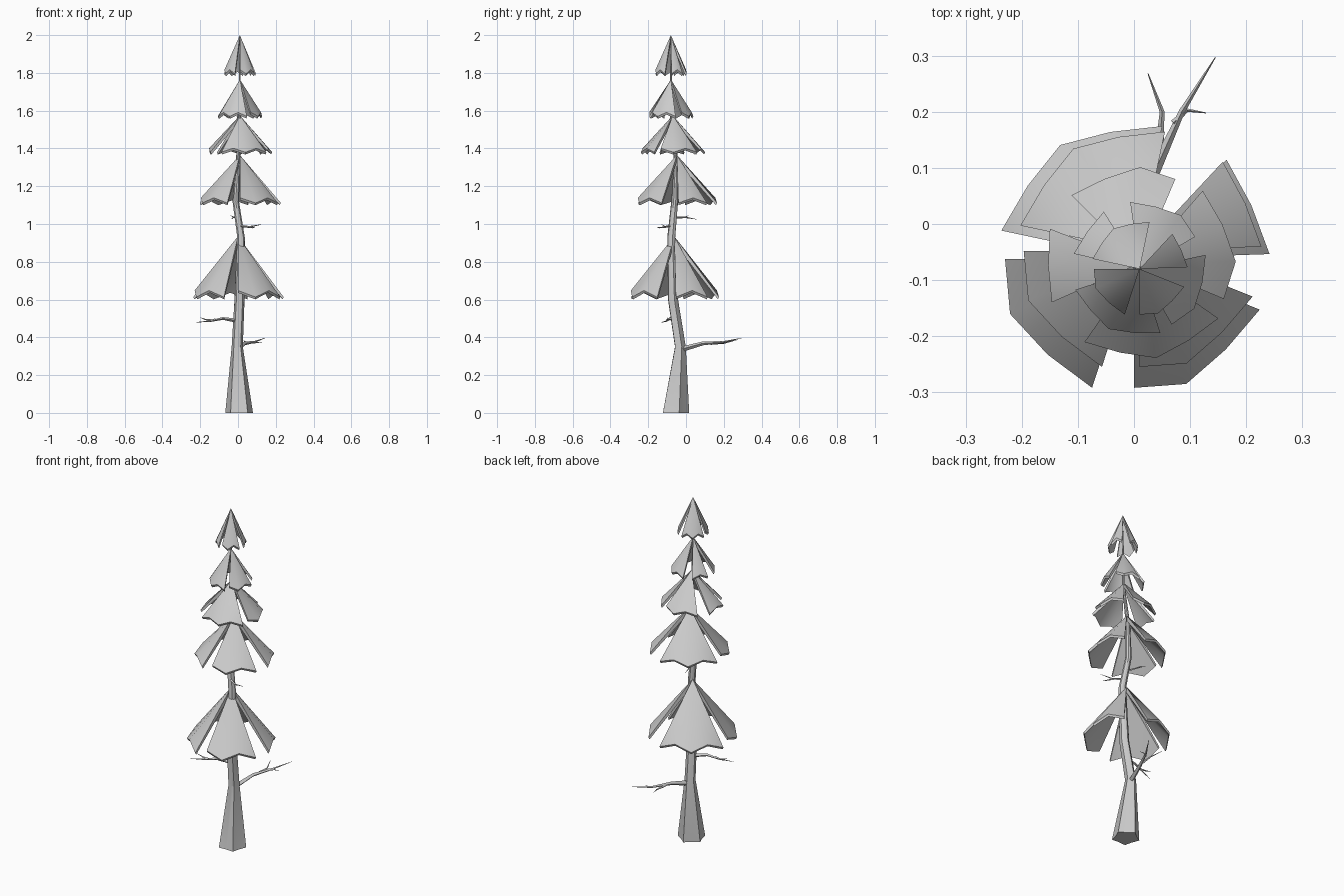
import bpy, bmesh, math
from mathutils import Vector

if "Cube" in bpy.data.objects:
    bpy.data.objects.remove(bpy.data.objects["Cube"], do_unlink=True)

GREY = bpy.data.materials.new("plain_grey")
GREY.use_nodes = True
GREY.diffuse_color = (0.6, 0.6, 0.6, 1)
GREY.node_tree.nodes["Principled BSDF"].inputs["Base Color"].default_value = (0.6, 0.6, 0.6, 1)


def finish(bm, name, angle):
    bmesh.ops.recalc_face_normals(bm, faces=bm.faces)
    mesh = bpy.data.meshes.new(name)
    bm.to_mesh(mesh)
    bm.free()
    mesh.materials.append(GREY)
    obj = bpy.data.objects.new(name, mesh)
    bpy.context.collection.objects.link(obj)
    bpy.ops.object.select_all(action='DESELECT')
    obj.select_set(True)
    bpy.context.view_layer.objects.active = obj
    bpy.ops.object.shade_smooth_by_angle(angle=math.radians(angle))


def skin(bm, rings):
    """Join equal rings of vertices into a capped tube."""
    for a, b in zip(rings, rings[1:]):
        n = len(a)
        for i in range(n):
            bm.faces.new((a[i], a[(i + 1) % n], b[(i + 1) % n], b[i]))
    bm.faces.new(rings[0])
    bm.faces.new(rings[-1])


# Trunk: ribbed flare at the base, then a crooked taper (x, y, z, radius, rib depth)
TRUNK = [(0.006, -0.06, 0, 0.077, 0.24), (-0.004, -0.032, 0.35, 0.031, 0.15),
         (0.008, -0.07, 0.6, 0.028, 0.1), (0.016, -0.078, 0.93, 0.021, 0),
         (-0.012, -0.06, 1.12, 0.018, 0), (0, -0.052, 1.33, 0.012, 0),
         (0.01, -0.078, 1.57, 0.007, 0), (0.01, -0.08, 1.9, 0.003, 0)]
bm = bmesh.new()
rings = []
for x, y, z, r, rib in TRUNK:
    ring = []
    for i in range(10):
        a = math.tau * (i + 0.5) / 10
        s = r * (1 - rib * (i % 2))
        ring.append(bm.verts.new((x + s * math.cos(a), y + s * math.sin(a), z)))
    rings.append(ring)
skin(bm, rings)
finish(bm, "trunk", 20)


# Dead branches: thin four-sided tapering twigs
def branch(name, twigs):
    bm = bmesh.new()
    for radius, pts in twigs:
        pts = [Vector(p) for p in pts]
        rings = []
        for i, p in enumerate(pts):
            d = (pts[min(i + 1, len(pts) - 1)] - pts[max(i - 1, 0)]).normalized()
            side = d.cross(Vector((0, 0, 1))).normalized()
            up = side.cross(d)
            r = radius * (1 - i / (len(pts) - 1)) + 0.0008
            rings.append([bm.verts.new(p + side * (r * math.cos(k * math.pi / 2))
                                       + up * (r * math.sin(k * math.pi / 2))) for k in range(4)])
        skin(bm, rings)
    finish(bm, name, 30)


branch("lower_back_branch", [
    (0.014, [(0, -0.03, 0.335), (0.035, 0.09, 0.368), (0.085, 0.2, 0.375), (0.145, 0.297, 0.397)]),
    (0.007, [(0.045, 0.13, 0.368), (0.05, 0.2, 0.37), (0.025, 0.268, 0.385)]),
    (0.005, [(0.07, 0.18, 0.374), (0.095, 0.203, 0.372), (0.128, 0.198, 0.375)])])
branch("lower_right_branch", [
    (0.01, [(0, -0.055, 0.487), (-0.08, -0.085, 0.5), (-0.15, -0.105, 0.485), (-0.22, -0.13, 0.48)]),
    (0.006, [(-0.12, -0.1, 0.492), (-0.165, -0.095, 0.492), (-0.2, -0.1, 0.505)])])
branch("upper_left_branch", [
    (0.007, [(0.005, -0.08, 0.99), (0.06, -0.11, 0.985), (0.125, -0.13, 0.998)]),
    (0.004, [(0.05, -0.105, 0.985), (0.08, -0.14, 0.98), (0.09, -0.152, 0.983)])])
branch("upper_back_branch", [
    (0.006, [(0, -0.07, 1.035), (-0.025, 0, 1.035), (-0.035, 0.055, 1.025)]),
    (0.003, [(-0.02, -0.01, 1.035), (-0.04, 0.015, 1.045)])])

# Foliage: slit cones of four ragged petals (start angle, end angle, facets)
PETALS = [(78, 168, 4), (180, 252, 3), (270, 338, 3), (362, 407, 2)]


def foliage(name, x, y, top, rim, radius, turn):
    bm = bmesh.new()
    height = top - rim
    thick = 0.02 + 0.05 * height
    for start, end, n in PETALS:
        tip = bm.verts.new((x, y, top))
        under = bm.verts.new((x, y, top - thick))
        outer, inner = [], []
        for i in range(n + 1):
            a = math.radians(turn + start + (end - start) * i / n)
            raised = (i % 2 == 1) if n != 3 else i in (0, 2)
            r = radius * (0.97 if raised else 1.02)
            z = rim + height * (0.13 if raised else 0.025)
            c, s = math.cos(a), math.sin(a)
            outer.append(bm.verts.new((x + r * c, y + r * s, z)))
            r -= 0.006
            inner.append(bm.verts.new((x + r * c, y + r * s, z - 0.012)))
        for i in range(n):
            bm.faces.new((tip, outer[i], outer[i + 1]))
            bm.faces.new((under, inner[i + 1], inner[i]))
            bm.faces.new((outer[i], inner[i], inner[i + 1], outer[i + 1]))
        bm.faces.new((tip, under, inner[0], outer[0]))
        bm.faces.new((tip, outer[-1], inner[-1], under))
    finish(bm, name, 40)


foliage("foliage_bottom", 0, -0.062, 0.935, 0.605, 0.237, 0)
foliage("foliage_lower", 0.01, -0.048, 1.365, 1.105, 0.213, 0)
foliage("foliage_middle", 0.01, -0.07, 1.575, 1.375, 0.168, 157)
foliage("foliage_upper", 0.01, -0.08, 1.765, 1.565, 0.118, 120)
foliage("foliage_top", 0.01, -0.08, 2.0, 1.79, 0.084, 0)
